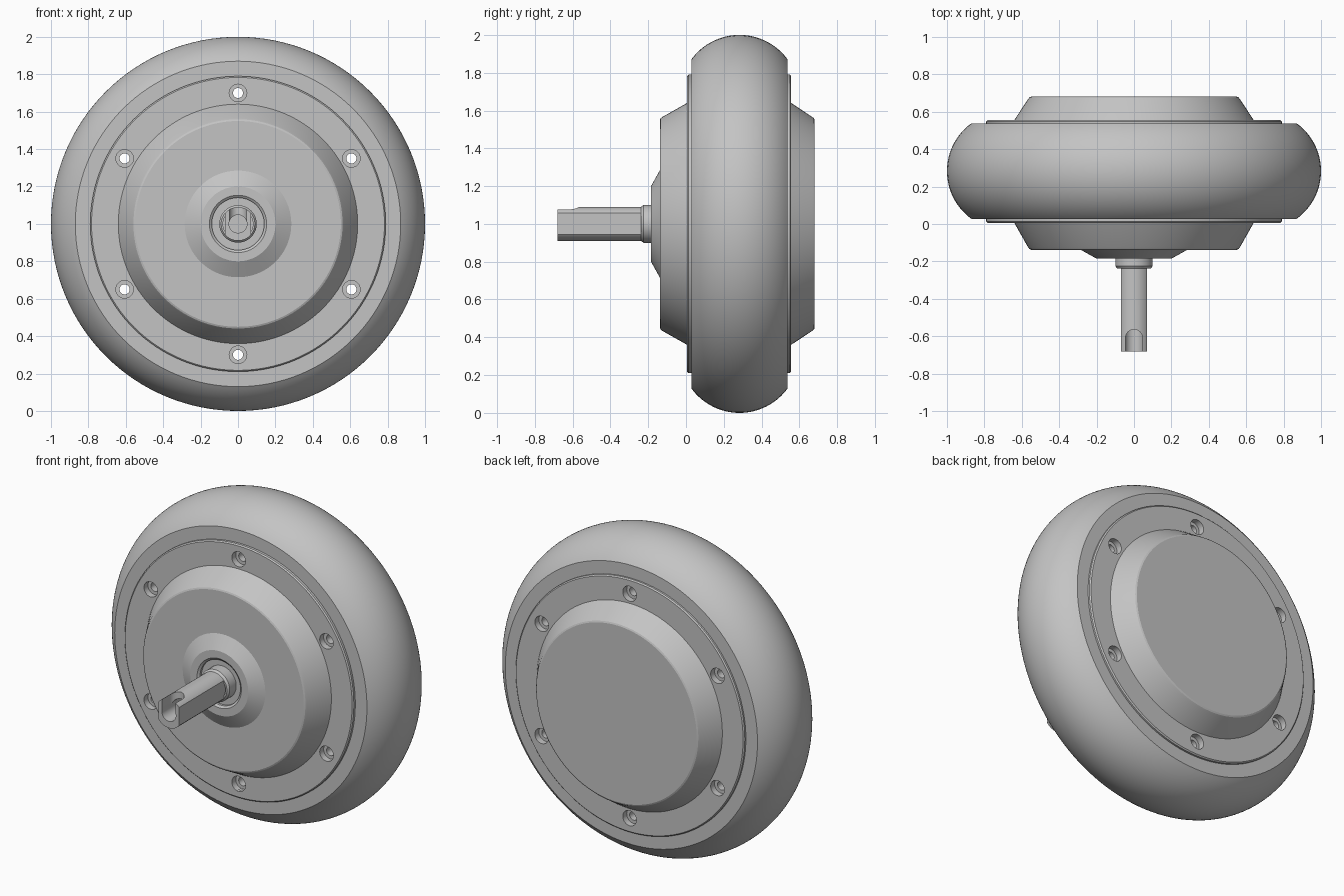
import bpy, bmesh, math
from mathutils import Matrix, Vector

cube = bpy.data.objects.get("Cube")
if cube:
    bpy.data.objects.remove(cube, do_unlink=True)

AXLE = Vector((0, 0, 1))

grey = bpy.data.materials.new("plain grey")
grey.use_nodes = True
grey.diffuse_color = (0.55, 0.55, 0.55, 1)
grey.node_tree.nodes["Principled BSDF"].inputs["Base Color"].default_value = grey.diffuse_color


def finish(name, bm):
    bmesh.ops.remove_doubles(bm, verts=bm.verts, dist=1e-5)
    bmesh.ops.recalc_face_normals(bm, faces=bm.faces)
    mesh = bpy.data.meshes.new(name)
    bm.to_mesh(mesh)
    bm.free()
    mesh.materials.append(grey)
    ob = bpy.data.objects.new(name, mesh)
    bpy.context.collection.objects.link(ob)
    return ob


def lathe(name, profile, centre=AXLE, steps=128, closed=False):
    """Spin (radius, y) points about a line along y."""
    bm = bmesh.new()
    verts = [bm.verts.new(centre + Vector((r, y, 0))) for r, y in profile]
    pairs = list(zip(verts, verts[1:]))
    if closed:
        pairs.append((verts[-1], verts[0]))
    edges = [bm.edges.new(p) for p in pairs]
    bmesh.ops.spin(bm, geom=verts + edges, cent=centre, axis=(0, 1, 0),
                   angle=2 * math.pi, steps=steps, use_merge=True)
    return finish(name, bm)


def prism(name, outline, y0, y1):
    """Extrude an (x, z) outline along y."""
    bm = bmesh.new()
    face = bm.faces.new([bm.verts.new(AXLE + Vector((x, y0, z))) for x, z in outline])
    out = bmesh.ops.extrude_face_region(bm, geom=[face])
    moved = [v for v in out["geom"] if isinstance(v, bmesh.types.BMVert)]
    bmesh.ops.translate(bm, verts=moved, vec=(0, y1 - y0, 0))
    return finish(name, bm)


def cut(ob, cutters):
    bpy.context.view_layer.objects.active = ob
    for c in cutters:
        mod = ob.modifiers.new("cut", "BOOLEAN")
        mod.operation, mod.solver, mod.object = "DIFFERENCE", "EXACT", c
        bpy.ops.object.modifier_apply(modifier=mod.name)
        bpy.data.objects.remove(c, do_unlink=True)


def smooth(ob):
    bpy.ops.object.select_all(action="DESELECT")
    ob.select_set(True)
    bpy.context.view_layer.objects.active = ob
    bpy.ops.object.shade_smooth_by_angle(angle=math.radians(22))


# Tyre: rounded tread with flat side walls
half, sag, mid = 0.255, 0.13, 0.283
rad = (half ** 2 + sag ** 2) / (2 * sag)
sweep = math.asin(half / rad)
tread = []
for i in range(33):
    a = sweep * (i / 16 - 1)
    tread.append((1 - rad + rad * math.cos(a), mid + rad * math.sin(a)))
tyre = lathe("tyre", [(0.77, mid - half)] + tread + [(0.77, mid + half)], closed=True)

# Hub: flanges, conical covers, front boss with a bearing recess
hub = lathe("hub", [
    (0, -0.16), (0.14, -0.16), (0.14, -0.175), (0.153, -0.185),
    (0.2, -0.185), (0.285, -0.138), (0.55, -0.138), (0.559, -0.134), (0.566, -0.125),
    (0.64, 0.006), (0.783, 0.006), (0.79, 0.013),
    (0.79, 0.549), (0.783, 0.556), (0.64, 0.556),
    (0.566, 0.668), (0.559, 0.677), (0.55, 0.681), (0, 0.681)])

# Six counterbored bolt holes right through the flanges
holes = []
for k in range(6):
    a = math.radians(90 + 60 * k)
    c = AXLE + Vector((0.7 * math.cos(a), 0, 0.7 * math.sin(a)))
    holes.append(lathe("bolt_hole_cutter", [
        (0, -0.1), (0.047, -0.1), (0.047, 0.045), (0.027, 0.045),
        (0.027, 0.517), (0.047, 0.517), (0.047, 0.7), (0, 0.7)], c, 32))
cut(hub, holes)

# Axle collar
collar = lathe("axle_collar", [
    (0.08, -0.1), (0.1, -0.1), (0.1, -0.225), (0.09, -0.238), (0.08, -0.238)],
    steps=64, closed=True)

# Axle: round bar with two side flats
r, flat = 0.09, 0.07
a0 = math.acos(flat / r)
top = [a0 + (math.pi - 2 * a0) * i / 24 for i in range(25)]
outline = [(r * math.cos(a), r * math.sin(a)) for a in top]
outline += [(-x, -z) for x, z in outline]
axle = prism("axle", outline, -0.681, -0.1)

# Cable bore with a round-ended slot open at the top of the tip
bore = lathe("bore_cutter", [(0, -0.75), (0.048, -0.75), (0.048, -0.25), (0, -0.25)], steps=48)
bm = bmesh.new()
w, end = 0.046, -0.61
pts = [(w, -0.75)] + [(w * math.cos(math.pi * i / 16), end + w * math.sin(math.pi * i / 16))
                      for i in range(17)] + [(-w, -0.75)]
face = bm.faces.new([bm.verts.new((x, y, 1)) for x, y in pts])
out = bmesh.ops.extrude_face_region(bm, geom=[face])
bmesh.ops.translate(bm, vec=(0, 0, 0.2),
                    verts=[v for v in out["geom"] if isinstance(v, bmesh.types.BMVert)])
slot = finish("slot_cutter", bm)
cut(axle, [bore, slot])

for ob in (tyre, hub, collar, axle):
    smooth(ob)
